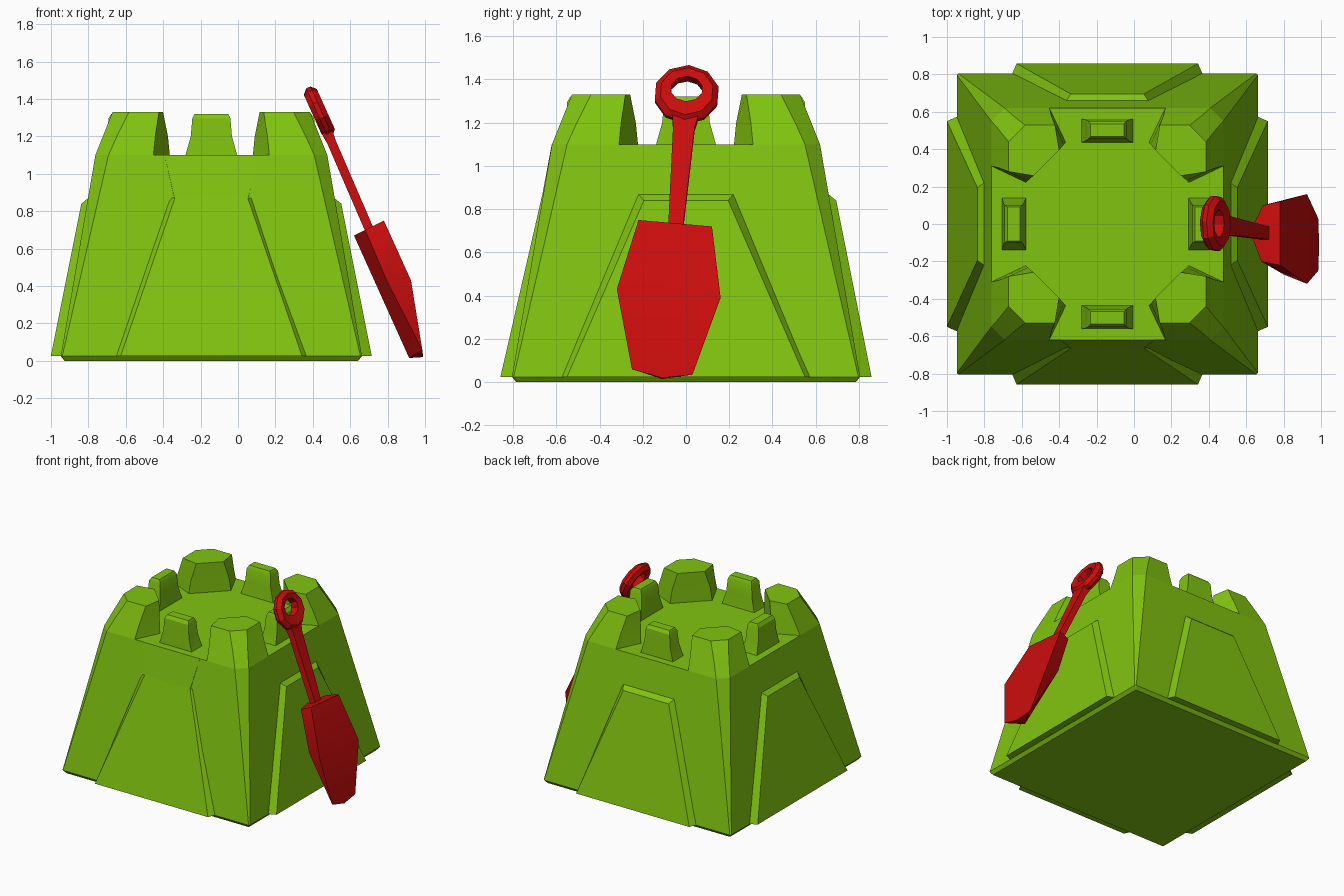
import bpy, bmesh, math
from mathutils import Matrix, Vector

if "Cube" in bpy.data.objects:
    bpy.data.objects.remove(bpy.data.objects["Cube"])

CX = -0.1425  # castle centre in x


def material(name, col):
    m = bpy.data.materials.new(name)
    m.diffuse_color = (*col, 1)
    m.use_nodes = True
    m.node_tree.nodes["Principled BSDF"].inputs["Base Color"].default_value = m.diffuse_color
    return m


GREEN = material("green_plastic", (0.22, 0.55, 0.005))
RED = material("red_plastic", (0.6, 0.004, 0.004))


def finish(name, bm, mat, matrix=None):
    bmesh.ops.remove_doubles(bm, verts=bm.verts, dist=1e-4)
    bmesh.ops.recalc_face_normals(bm, faces=bm.faces)
    if matrix:
        bm.transform(matrix)
    me = bpy.data.meshes.new(name)
    bm.to_mesh(me)
    bm.free()
    me.materials.append(mat)
    ob = bpy.data.objects.new(name, me)
    bpy.context.collection.objects.link(ob)
    bpy.ops.object.select_all(action='DESELECT')
    ob.select_set(True)
    bpy.context.view_layer.objects.active = ob
    bpy.ops.object.shade_smooth_by_angle(angle=math.radians(25))
    return ob


def loft(name, rings, mat, matrix=None, loop=False):
    """Skin a list of equal-sized rings; cap the ends unless looped."""
    bm = bmesh.new()
    vs = [[bm.verts.new(p) for p in r] for r in rings]
    n = len(vs[0])
    pairs = list(zip(vs, vs[1:])) + ([(vs[-1], vs[0])] if loop else [])
    for a, b in pairs:
        for i in range(n):
            j = (i + 1) % n
            bm.faces.new((a[i], a[j], b[j], b[i]))
    if not loop:
        bm.faces.new(vs[0][::-1])
        bm.faces.new(vs[-1])
    return finish(name, bm, mat, matrix)


def turned(k):
    return Matrix.Translation((CX, 0, 0)) @ Matrix.Rotation(k * math.pi / 2, 4, 'Z')


def chamfered_square(h, c, z):
    quarter = [Vector((h, h - c, z)), Vector((h - c, h, z))]
    return [Matrix.Rotation(k * math.pi / 2, 3, 'Z') @ p for k in range(4) for p in quarter]


def rect(hw, y0, y1, z0, z1):
    return [(-hw, y0, z0), (hw, y0, z0), (hw, y1, z1), (-hw, y1, z1)]


# Castle body: tapered block whose corner chamfer widens towards the top
loft("castle_body", [chamfered_square(0.785, 0.006, 0), chamfered_square(0.805, 0.008, 0.025),
                     chamfered_square(0.62, 0.07, 1.1)], GREEN, turned(0))

# Corner towers
tower = [
    (1.1, [(0.62, 0.31), (0.62, 0.55), (0.55, 0.62), (0.31, 0.62), (0.222, 0.435), (0.435, 0.222)]),
    (1.2, [(0.58, 0.30), (0.58, 0.505), (0.505, 0.58), (0.30, 0.58), (0.232, 0.425), (0.425, 0.232)]),
    (1.33, [(0.528, 0.28), (0.528, 0.44), (0.44, 0.528), (0.28, 0.528), (0.258, 0.395), (0.395, 0.258)]),
]
for k in range(4):
    loft(f"corner_tower_{k + 1}", [[(x, y, z) for x, y in pts] for z, pts in tower], GREEN, turned(k))

# Small battlements between the towers (k=0 is the front)
for k in range(4):
    loft(f"battlement_{k + 1}", [
        rect(0.138, -0.562, -0.435, 1.1, 1.1),
        rect(0.11, -0.556, -0.448, 1.2, 1.2),
        rect(0.102, -0.55, -0.455, 1.295, 1.295),
        rect(0.09, -0.535, -0.468, 1.32, 1.32)], GREEN, turned(k))

# Raised wall panels; the front one fades into the wall at its top
for k, name in enumerate(["front", "right", "back", "left"]):
    wide = 0.55 if k % 2 else 0.485
    outer = rect(wide, -0.858, -0.695, 0.025, 0.84)
    inner = rect(wide + 0.025, -0.80, -0.658, 0.025, 0.87)
    top = 0.195
    if k == 0:
        outer = rect(wide, -0.858, -0.664, 0.025, 0.87)
    for ring, w in ((outer, top), (inner, top + 0.025)):
        ring[2] = (w, *ring[2][1:])
        ring[3] = (-w, *ring[3][1:])
    if k == 0:
        # blend strip from the panel to the top of the wall
        loft("front_blend", [
            [(-0.197, -0.664, 0.87), (0.197, -0.664, 0.87), (0.2, -0.65, 0.87), (-0.2, -0.65, 0.87)],
            [(-0.25, -0.621, 1.1), (0.25, -0.621, 1.1), (0.25, -0.61, 1.1), (-0.25, -0.61, 1.1)]],
            GREEN, turned(0))
    loft(f"{name}_panel", [inner, outer], GREEN, turned(k))

# Spade blade: flat-fronted scoop with a keeled back
blade = [
    (0.78, -0.22, 0.75), (0.78, 0.12, 0.72), (0.925, 0.16, 0.39), (0.925, -0.32, 0.43),
    (0.985, 0.03, 0.035), (0.99, -0.11, 0.02), (0.985, -0.25, 0.06),
    (0.69, 0.10, 0.70), (0.62, -0.04, 0.67), (0.68, -0.20, 0.70),
    (0.80, 0.12, 0.39), (0.80, -0.27, 0.42), (0.915, -0.11, 0.015),
]
bm = bmesh.new()
for p in blade:
    bm.verts.new(p)
res = bmesh.ops.convex_hull(bm, input=bm.verts)
bmesh.ops.delete(bm, geom=[v for v in bm.verts if not v.link_faces], context='VERTS')
finish("spade_blade", bm, RED)

# Spade shaft: flat bar widening towards the grip
NORMAL = Vector((0.91, 0, 0.41))


def bar(x, y, z, hw, ht):
    c = Vector((x, y, z))
    return [c + NORMAL * t + Vector((0, w, 0))
            for w, t in ((-hw, -ht), (hw, -ht), (hw, ht), (-hw, ht))]


loft("spade_shaft", [bar(0.72, -0.052, 0.66, 0.033, 0.024), bar(0.50, -0.01, 1.17, 0.05, 0.024),
                     bar(0.475, -0.003, 1.225, 0.06, 0.03)], RED)


# Spade grip: ten-sided ring lying in the plane of the shaft
def oval(ry, rz, t, cz=1.33):
    pts = []
    for i in range(10):
        a = math.radians(36 * i + 14)
        z = cz + rz * math.sin(a)
        pts.append(Vector((0.435 - 0.45 * (z - 1.33), 0.003 + ry * math.cos(a), z)) + NORMAL * t)
    return pts


loft("spade_grip", [oval(0.152, 0.132, 0.012), oval(0.125, 0.108, 0.038),
                    oval(0.075, 0.058, 0.03, 1.345), oval(0.075, 0.058, -0.03, 1.345),
                    oval(0.125, 0.108, -0.038), oval(0.152, 0.132, -0.012)], RED, loop=True)
